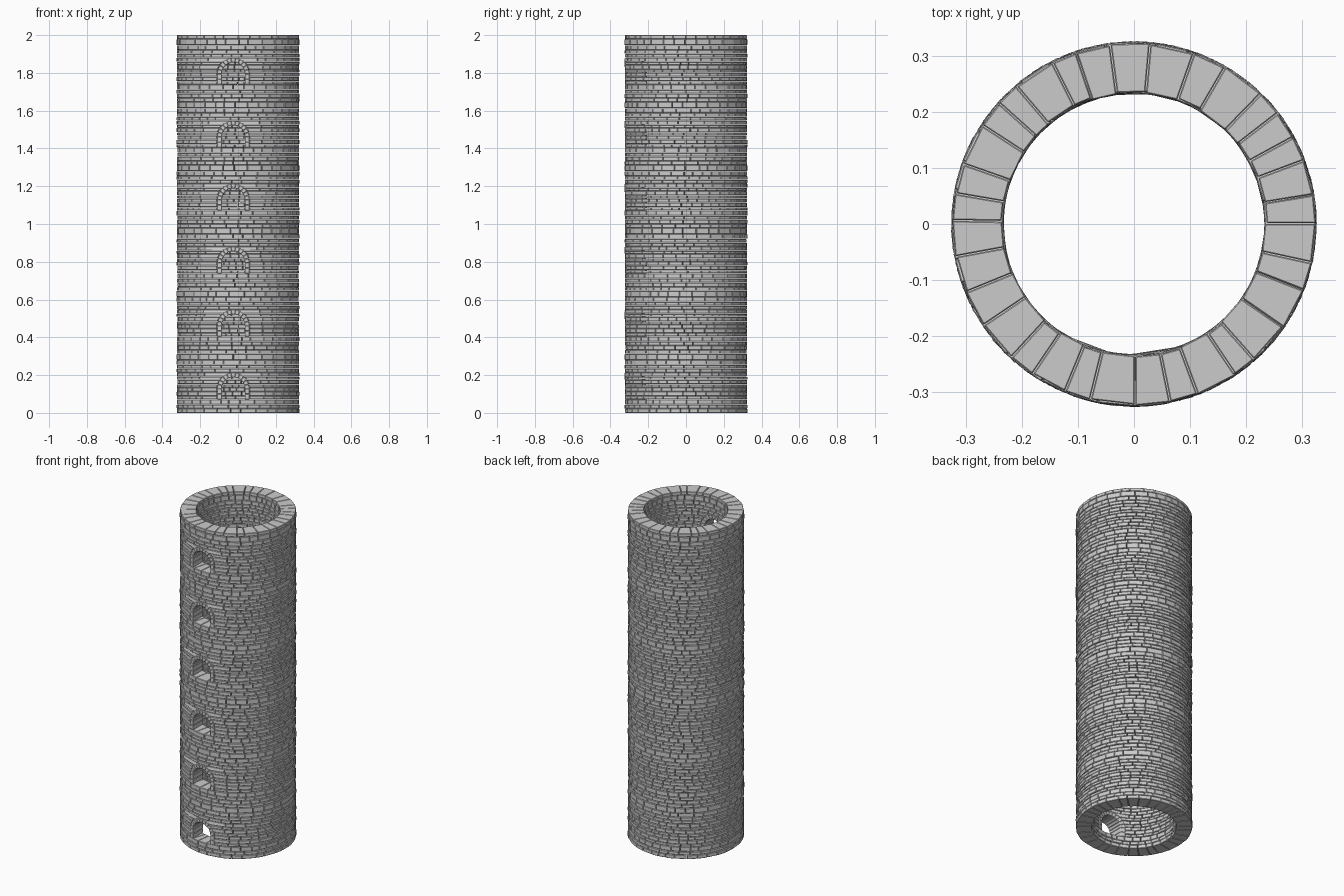
import bpy, bmesh, random
from math import sin, cos, asin, sqrt, pi, tau

if "Cube" in bpy.data.objects:
    bpy.data.objects.remove(bpy.data.objects["Cube"])

random.seed(7)
RO, RI = 0.323, 0.235            # outer and inner wall radius
CX = -0.025                      # window centre line
LEVELS, STEP = 6, 2.0 / 6        # repeated storeys
SILL, SPRING = 0.072, 0.128      # window sill and arch spring heights
R_OPEN, R_ARCH = 0.061, 0.086    # opening and arch outer half-widths
GAP = 0.0009


def add_block(bm, corners):
    """Box from 8 corners: bottom loop of four, then top loop of four."""
    v = [bm.verts.new(c) for c in corners]
    for f in ((3, 2, 1, 0), (4, 5, 6, 7), (0, 1, 5, 4),
              (1, 2, 6, 5), (2, 3, 7, 6), (3, 0, 4, 7)):
        bm.faces.new([v[i] for i in f])


def finish(bm, name, width):
    bmesh.ops.recalc_face_normals(bm, faces=bm.faces)
    bmesh.ops.bevel(bm, geom=list(bm.edges), offset=width, segments=1,
                    affect='EDGES', clamp_overlap=False)
    mesh = bpy.data.meshes.new(name)
    bm.to_mesh(mesh)
    bm.free()
    ob = bpy.data.objects.new(name, mesh)
    bpy.context.collection.objects.link(ob)
    return ob


def polar(r, a, z):
    return (r * sin(a), -r * cos(a), z)


def half_width(z):
    """Half-width left free for the window surround at a storey height."""
    if z < SPRING:
        return R_ARCH
    return max(0.004, sqrt(max(0, R_ARCH ** 2 - (z - SPRING) ** 2)))


def joint_angle(j, r, z_local):
    """Joint is a fixed angle, or 'L'/'R' for the straight window edges."""
    if j == 'R':
        return asin((CX + half_width(z_local)) / r)
    if j == 'L':
        return tau + asin((CX - half_width(z_local)) / r)
    return j


def course(bm, base, z0, z1):
    windowed = z0 > SILL - 0.001 and z0 < SPRING + R_ARCH - 0.004
    if windowed:
        start = asin((CX + half_width(z0)) / RI)
        end = tau + asin((CX - half_width(z0)) / RI)
    else:
        start = random.uniform(0, 0.2)
        end = start + tau
    # random brick lengths scaled to fill the ring
    n = random.randint(29, 33)
    widths = [random.uniform(0.65, 1.3) for _ in range(n)]
    k = (end - start) / sum(widths)
    joints = [start]
    for w in widths:
        joints.append(joints[-1] + w * k)
    if windowed:
        joints[0], joints[-1] = 'R', 'L'
    row = random.uniform(-0.0015, 0.0015)
    for a, b in zip(joints, joints[1:]):
        ro = RO + row + random.uniform(-0.0015, 0.002)
        ri = RI + random.uniform(-0.002, 0.002)
        pts = []
        for z in (z0, z1):
            zz = z + (GAP if z == z0 else -GAP)
            if z1 + base > 1.999 and z == z1:
                zz = z
            if base + z0 < 0.001 and z == z0:
                zz = z
            for j, r, s in ((a, ri, 1), (a, ro, 1), (b, ro, -1), (b, ri, -1)):
                pts.append(polar(r, joint_angle(j, r, z) + s * GAP / r, base + zz))
        add_block(bm, pts)


# Course heights of one storey: below sill, beside window, above window
def split(lo, hi, n):
    w = [random.uniform(0.7, 1.3) for _ in range(n)]
    out, z = [], lo
    for x in w:
        nz = z + x * (hi - lo) / sum(w)
        out.append((z, nz))
        z = nz
    return out


rows = (split(0, SILL, 3) + split(SILL, SPRING + R_ARCH, 7)
        + split(SPRING + R_ARCH, STEP, 5))

# Tower wall of separate bricks
bm = bmesh.new()
for lv in range(LEVELS):
    for z0, z1 in rows:
        course(bm, lv * STEP, z0, z1)
finish(bm, "tower_bricks", 0.0019)

# Window surrounds: jamb stones and arch stones
profile = [(1, 0, SILL), (1, 0, (SILL + SPRING) / 2)]
N = 11
profile += [(cos(pi * i / N), sin(pi * i / N), SPRING) for i in range(N + 1)]
profile += [(-1, 0, (SILL + SPRING) / 2), (-1, 0, SILL)]


def on_wall(p, size, r, base):
    x = CX + p[0] * size
    return (x, -sqrt(r * r - x * x), base + p[2] + p[1] * size)


bm = bmesh.new()
for lv in range(LEVELS):
    for p, q in zip(profile, profile[1:]):
        ro = RO + random.uniform(0.001, 0.003)
        add_block(bm, [on_wall(pt, s, r, lv * STEP)
                       for r in (RI - 0.001, ro)
                       for pt, s in ((p, R_OPEN), (p, R_ARCH), (q, R_ARCH), (q, R_OPEN))])
finish(bm, "window_arches", 0.002)
